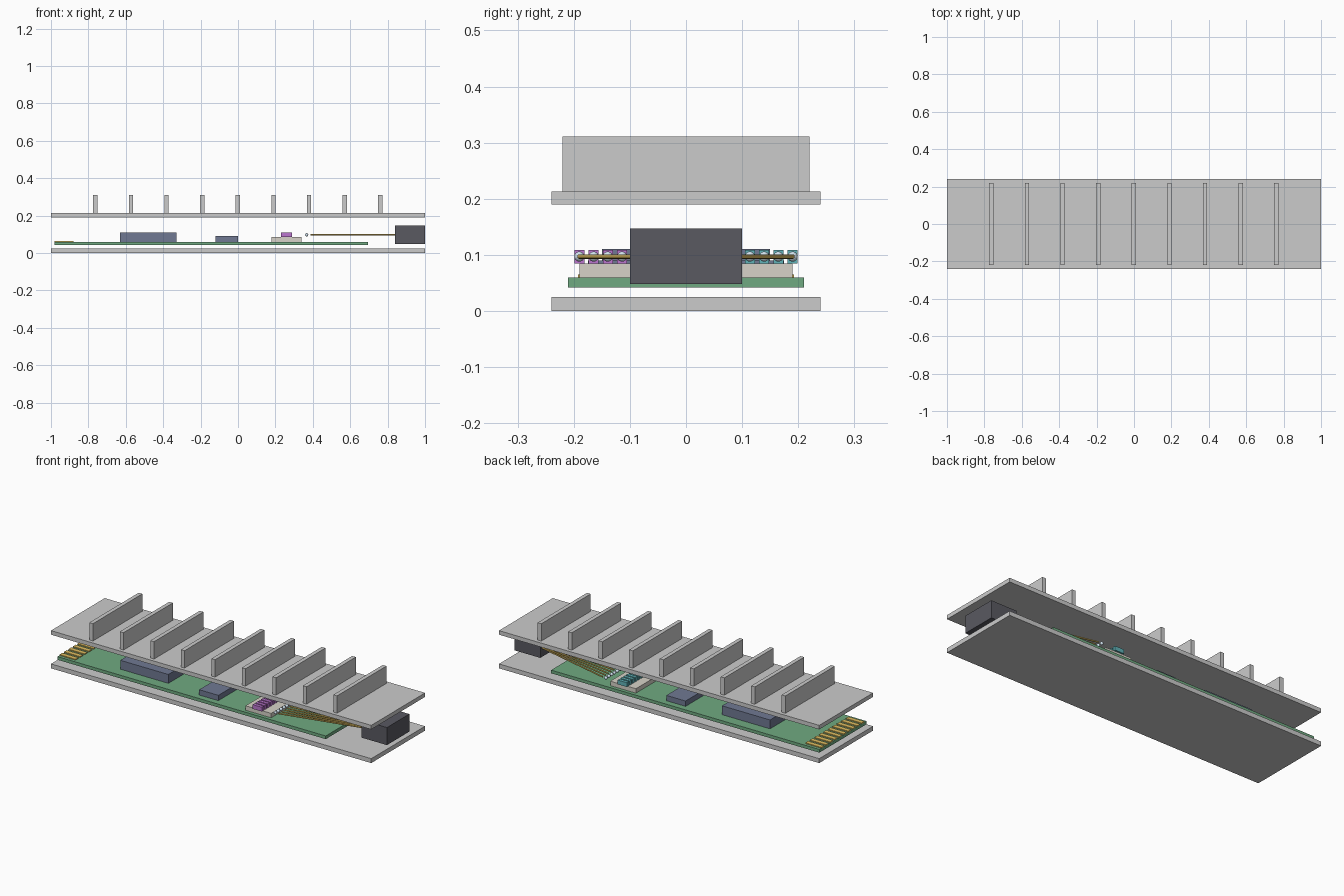
import bpy, math
from mathutils import Vector

if "Cube" in bpy.data.objects:
    bpy.data.objects.remove(bpy.data.objects["Cube"])


def mat(name, rgb):
    m = bpy.data.materials.new(name)
    m.diffuse_color = (*rgb, 1)
    m.use_nodes = True
    m.node_tree.nodes["Principled BSDF"].inputs["Base Color"].default_value = m.diffuse_color
    return m


GREEN = mat("board_green", (0.16, 0.40, 0.22))
SLATE = mat("chip_slate", (0.16, 0.19, 0.29))
DARK = mat("dark_grey", (0.10, 0.10, 0.12))
CREAM = mat("ceramic", (0.68, 0.65, 0.58))
PURPLE = mat("emitter_purple", (0.50, 0.18, 0.62))
TEAL = mat("receiver_teal", (0.12, 0.45, 0.48))
GOLD = mat("gold", (0.75, 0.52, 0.12))
GLASS = mat("lens_glass", (0.65, 0.78, 0.88))


def box(name, x, y, z, m=None):
    """Box from (min, max) ranges on each axis."""
    lo, hi = zip(x, y, z)
    verts = [(a, b, c) for a in (lo[0], hi[0]) for b in (lo[1], hi[1]) for c in (lo[2], hi[2])]
    faces = [(0, 1, 3, 2), (4, 6, 7, 5), (0, 4, 5, 1), (2, 3, 7, 6), (0, 2, 6, 4), (1, 5, 7, 3)]
    me = bpy.data.meshes.new(name)
    me.from_pydata(verts, [], faces)
    if m:
        me.materials.append(m)
    ob = bpy.data.objects.new(name, me)
    bpy.context.collection.objects.link(ob)
    return ob


def rod(name, a, b, r, m):
    a, b = Vector(a), Vector(b)
    d = b - a
    bpy.ops.mesh.primitive_cylinder_add(vertices=12, radius=r, depth=d.length, location=(a + b) / 2,
                                        rotation=d.to_track_quat('Z', 'Y').to_euler())
    ob = bpy.context.object
    ob.name = name
    ob.data.materials.append(m)
    bpy.ops.object.shade_smooth_by_angle(angle=math.radians(40))


# housing plates and cooling fins
box("bottom_plate", (-1, 1), (-0.24, 0.24), (0, 0.025))
box("top_plate", (-1, 1), (-0.24, 0.24), (0.19, 0.213))
for i in range(9):
    x = -0.763 + i * 0.1905
    box(f"cooling_fin_{i + 1}", (x - 0.0115, x + 0.0115), (-0.22, 0.22), (0.212, 0.311))

# circuit board with edge contacts
box("circuit_board", (-0.98, 0.695), (-0.21, 0.21), (0.042, 0.06), GREEN)
for i in range(10):
    y = -0.18 + i * 0.04
    box(f"edge_contact_{i + 1}", (-0.98, -0.88), (y - 0.0125, y + 0.0125), (0.0595, 0.065), GOLD)

# chips and optical carrier
box("main_chip", (-0.63, -0.33), (-0.15, 0.15), (0.06, 0.11), SLATE)
box("driver_chip", (-0.12, 0), (-0.175, 0.175), (0.06, 0.09), SLATE)
box("optical_carrier", (0.18, 0.34), (-0.19, 0.19), (0.06, 0.085), CREAM)

# fibre connector block
box("fibre_connector", (0.84, 1), (-0.1, 0.1), (0.048, 0.147), DARK)

# optical channels: emitter or receiver, lens and fibre
N = 16
for i in range(N):
    t = 2 * i / (N - 1) - 1
    y = 0.19 * t
    kind, m = ("emitter", PURPLE) if i < N // 2 else ("receiver", TEAL)
    box(f"{kind}_{i + 1}", (0.23, 0.288), (y - 0.009, y + 0.009), (0.085, 0.109), m)
    bpy.ops.mesh.primitive_uv_sphere_add(segments=16, ring_count=8, radius=0.009, location=(0.367, y, 0.097))
    lens = bpy.context.object
    lens.name = f"lens_{i + 1}"
    lens.data.materials.append(GLASS)
    bpy.ops.object.shade_smooth()
    rod(f"fibre_{i + 1}", (0.388, y, 0.097), (0.845, 0.08 * t, 0.097), 0.004, GOLD)
